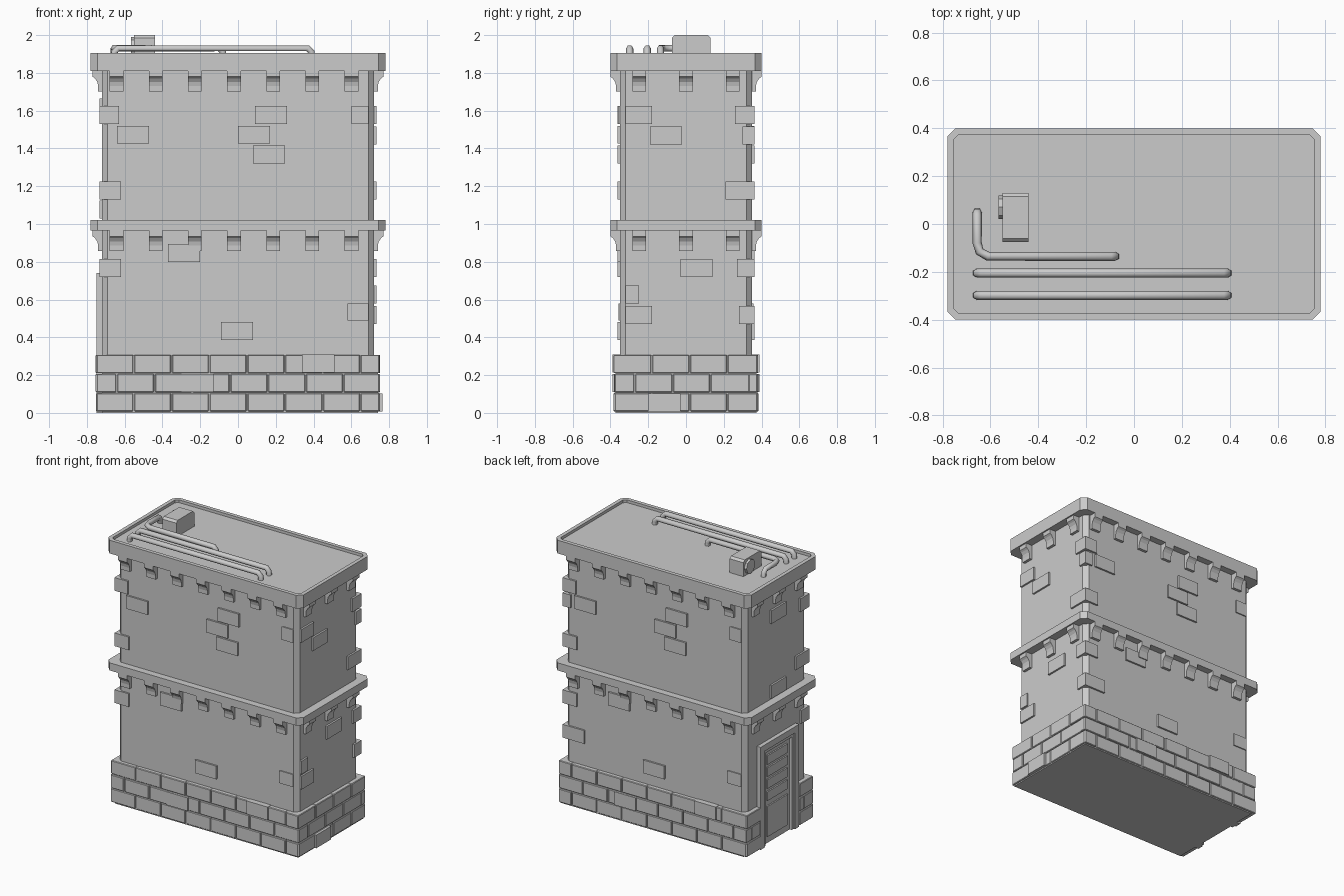
import bpy, bmesh, math, random
from mathutils import Matrix, Vector

if "Cube" in bpy.data.objects:
    bpy.data.objects.remove(bpy.data.objects["Cube"])

random.seed(4)
WX, WY = 0.72, 0.35          # wall half sizes


def finish(name, bm):
    bmesh.ops.recalc_face_normals(bm, faces=bm.faces)
    me = bpy.data.meshes.new(name)
    bm.to_mesh(me)
    bm.free()
    ob = bpy.data.objects.new(name, me)
    bpy.context.collection.objects.link(ob)
    return ob


def box(bm, x0, x1, y0, y1, z0, z1):
    m = Matrix.Translation(((x0 + x1) / 2, (y0 + y1) / 2, (z0 + z1) / 2)) @ Matrix.Diagonal(
        (abs(x1 - x0), abs(y1 - y0), abs(z1 - z0), 1))
    bmesh.ops.create_cube(bm, size=1, matrix=m)


def prism(bm, hx, hy, c, z0, z1):
    """Rectangle with cut corners, extruded upwards; returns the top face."""
    pts = [(hx - c, -hy), (hx, c - hy), (hx, hy - c), (hx - c, hy),
           (c - hx, hy), (-hx, hy - c), (-hx, c - hy), (c - hx, -hy)]
    f = bm.faces.new([bm.verts.new((x, y, z0)) for x, y in pts])
    new = bmesh.ops.extrude_face_region(bm, geom=[f], use_keep_orig=True)['geom']
    bmesh.ops.translate(bm, verts=[v for v in new if isinstance(v, bmesh.types.BMVert)],
                        vec=(0, 0, z1 - z0))
    return next(e for e in new if isinstance(e, bmesh.types.BMFace))


def face_box(bm, face, u0, u1, z0, z1, out, depth=0.03):
    """Box on a wall; u is world x (front/back) or world y (left/right)."""
    if face in 'FB':
        s = -1 if face == 'F' else 1
        a, b = sorted((s * (WY - depth), s * (WY + out)))
        box(bm, u0, u1, a, b, z0, z1)
    else:
        s = -1 if face == 'L' else 1
        a, b = sorted((s * (WX - depth), s * (WX + out)))
        box(bm, a, b, u0, u1, z0, z1)


# main walls with cut corners
bm = bmesh.new()
prism(bm, WX, WY, 0.03, 0.0, 1.85)
finish("walls", bm)

# middle ledge
bm = bmesh.new()
prism(bm, 0.78, 0.40, 0.035, 0.965, 1.02)
finish("middle_ledge", bm)

# roof slab with raised rim
bm = bmesh.new()
top = prism(bm, 0.78, 0.40, 0.035, 1.81, 1.905)
bmesh.ops.recalc_face_normals(bm, faces=bm.faces)
bmesh.ops.inset_region(bm, faces=[top], thickness=0.03)
low = bmesh.ops.extrude_face_region(bm, geom=[top])['geom']
bmesh.ops.translate(bm, verts=[v for v in low if isinstance(v, bmesh.types.BMVert)], vec=(0, 0, -0.02))
if top.is_valid:
    bmesh.ops.delete(bm, geom=[top], context='FACES_ONLY')
finish("roof_slab", bm)


# coved corbels under both ledges
def corbel(bm, face, u, ztop):
    prof = [(-0.02, 0.0), (0.05, 0.0), (0.05, -0.03), (0.037, -0.04), (0.025, -0.058),
            (0.02, -0.08), (0.02, -0.108), (-0.02, -0.108)]
    rings = []
    for du in (-0.036, 0.036):
        ring = []
        for o, z in prof:
            if face in 'FB':
                s = -1 if face == 'F' else 1
                p = (u + du, s * (WY + o), ztop + z)
            else:
                s = -1 if face == 'L' else 1
                p = (s * (WX + o), u + du, ztop + z)
            ring.append(bm.verts.new(p))
        rings.append(ring)
    a, b = rings
    bm.faces.new(a)
    bm.faces.new(b[::-1])
    for i in range(len(a)):
        j = (i + 1) % len(a)
        bm.faces.new((a[i], b[i], b[j], a[j]))


bm = bmesh.new()
for zt in (0.965, 1.81):
    for i in range(7):
        u = -0.643 + 0.2073 * i
        corbel(bm, 'F', u, zt)
        corbel(bm, 'B', -u, zt)
    for u in (-0.248, 0.0, 0.248):
        corbel(bm, 'L', u, zt)
        corbel(bm, 'R', u, zt)
finish("corbels", bm)

# mortar core of the base
bm = bmesh.new()
box(bm, -0.72, 0.742, -0.372, 0.372, 0.0, 0.305)
finish("base_core", bm)

# brick courses of the base, leaving room for the door on the left
bm = bmesh.new()
for row in range(3):
    z0, z1 = 0.008 + row * 0.101, 0.105 + row * 0.101
    for face, lim in (('F', 0.752), ('B', 0.752), ('L', 0.381), ('R', 0.381)):
        spans = [(-lim, -0.22), (0.22, lim)] if face == 'L' else [(-lim, lim)]
        for s0, s1 in spans:
            cuts = [s0]
            u = -lim + (0.11 if row % 2 else 0.2)
            while u < s1 - 0.05:
                if u > s0 + 0.05:
                    cuts.append(u)
                u += 0.2
            cuts.append(s1)
            for a, b in zip(cuts, cuts[1:]):
                face_box(bm, face, a + 0.003, b - 0.003, z0, z1, 0.03 + random.uniform(-0.002, 0.004))
ob = finish("base_bricks", bm)
bev = ob.modifiers.new("bevel", 'BEVEL')
bev.width, bev.segments = 0.004, 1

# scattered raised bricks; the back repeats the front turned half round
L, H, P = 0.17, 0.095, 0.013
front = [(-0.64, 1.425), (0.09, 1.53), (0.0, 1.425), (0.08, 1.32), (-0.37, 0.80), (-0.09, 0.385)]
right = [(-0.32, 1.53, 0.14), (-0.19, 1.42, L), (-0.03, 0.72, L), (-0.32, 0.58, 0.07), (-0.32, 0.47, 0.14)]
left = [(-0.10, 1.57, L), (-0.10, 1.03, L)]
bm = bmesh.new()
for u, z in front:
    face_box(bm, 'F', u, u + L, z, z + H, P)
    face_box(bm, 'B', -u - L, -u, z, z + H, P)
for face, items in (('R', right), ('L', left)):
    for u, z, w in items:
        face_box(bm, face, u, u + w, z, z + H, P)
for u, z in ((-0.30, 0.11), (0.34, 0.215)):
    face_box(bm, 'F', u, u + L, z, z + H, 0.04)
    face_box(bm, 'B', -u - L, -u, z, z + H, 0.04)
face_box(bm, 'R', -0.20, -0.03, 0.008, 0.103, 0.045)
finish("raised_bricks", bm)

# corner stones
bm = bmesh.new()
for s in (1, -1):
    for z, lx, ly in ((1.53, 0.09, 0.09), (1.42, 0.05, 0.05), (1.13, 0.10, 0.14), (0.72, 0.10, 0.08),
                      (0.47, 0.16, 0.07)):
        if s < 0 and z in (1.42, 0.47):
            continue
        xs = sorted((s * (WX + P), s * (WX - lx)))
        ys = sorted((s * (WY + P), s * (WY - ly)))
        box(bm, *xs, *ys, z, z + H)
    face_box(bm, 'F' if s > 0 else 'B', *sorted((s * 0.60, s * 0.69)), 1.53, 1.625, 0.008)
    face_box(bm, 'F' if s > 0 else 'B', *sorted((s * 0.58, s * 0.69)), 0.49, 0.58, 0.008)
finish("corner_stones", bm)

# door frame with outer and inner trim
bm = bmesh.new()
for w, t, top, out in ((0.22, 0.045, 0.74, 0.03), (0.175, 0.025, 0.695, 0.02)):
    for s in (-1, 1):
        face_box(bm, 'L', *sorted((s * w, s * (w - t))), 0.0, top - t, out)
    face_box(bm, 'L', -w, w, top - t, top, out)
finish("door_frame", bm)

# door leaf with slats and a lower panel
bm = bmesh.new()
face_box(bm, 'L', -0.15, 0.15, 0.0, 0.67, 0.003)
for i in range(4):
    face_box(bm, 'L', -0.115, 0.115, 0.31 + i * 0.087, 0.375 + i * 0.087, 0.013)
face_box(bm, 'L', -0.115, 0.115, 0.05, 0.27, 0.013)
finish("door_leaf", bm)


# roof pipes, six-sided, bending down into the roof
def pipe(name, pts):
    cu = bpy.data.curves.new(name, 'CURVE')
    cu.dimensions = '3D'
    cu.bevel_depth, cu.bevel_resolution, cu.use_fill_caps = 0.019, 1, True
    sp = cu.splines.new('POLY')
    sp.points.add(len(pts) - 1)
    for p, c in zip(sp.points, pts):
        p.co = (*c, 1)
    ob = bpy.data.objects.new(name, cu)
    bpy.context.collection.objects.link(ob)


ZP = 1.93
for i, y in enumerate((-0.298, -0.205)):
    pipe(f"long_pipe_{i + 1}", [(-0.657, y, 1.87), (-0.655, y, 1.91), (-0.635, y, ZP),
                                (0.37, y, ZP), (0.39, y, 1.91), (0.392, y, 1.87)])
pipe("bent_pipe", [(-0.655, 0.05, 1.87), (-0.655, 0.048, 1.91), (-0.655, 0.03, ZP), (-0.655, -0.08, ZP),
                   (-0.645, -0.115, ZP), (-0.61, -0.135, ZP), (-0.10, -0.135, ZP),
                   (-0.08, -0.135, 1.91), (-0.078, -0.135, 1.87)])

# roof unit: box with cut top edges
bm = bmesh.new()
prof = [(-0.075, 1.88), (0.13, 1.88), (0.13, 1.985), (0.115, 2.0), (-0.06, 2.0), (-0.075, 1.985)]
f = bm.faces.new([bm.verts.new((-0.55, y, z)) for y, z in prof])
new = bmesh.ops.extrude_face_region(bm, geom=[f], use_keep_orig=True)['geom']
bmesh.ops.translate(bm, verts=[v for v in new if isinstance(v, bmesh.types.BMVert)], vec=(0.11, 0, 0))
finish("roof_unit", bm)

# round vent on the roof unit
bm = bmesh.new()
bmesh.ops.create_cone(bm, cap_ends=True, segments=8, radius1=0.05, radius2=0.05, depth=0.03,
                      matrix=Matrix.Translation((-0.552, 0.07, 1.94)) @ Matrix.Rotation(math.pi / 2, 4, 'Y'))
finish("roof_unit_vent", bm)
